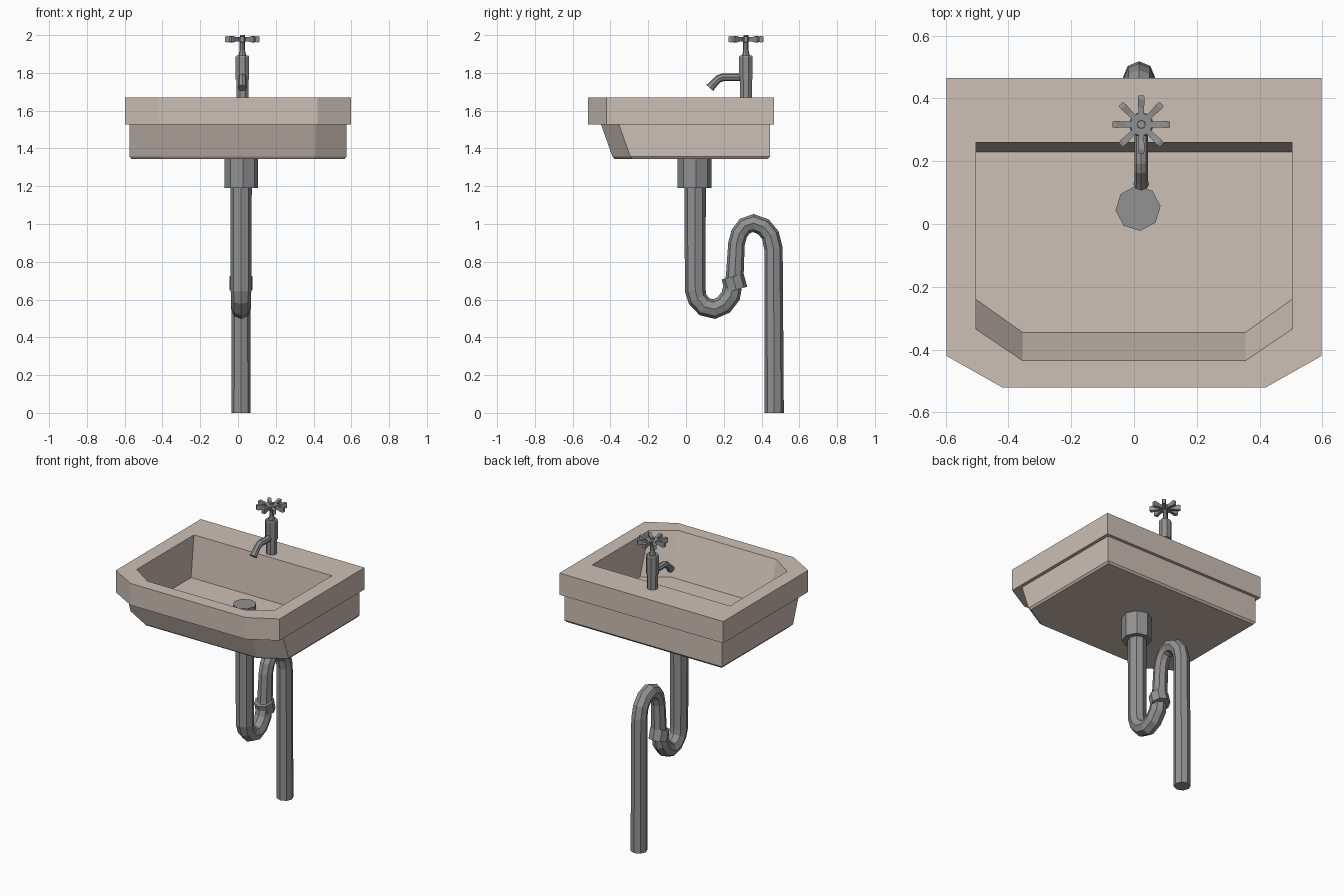
import bpy, math
from mathutils import Vector

if "Cube" in bpy.data.objects:
    bpy.data.objects.remove(bpy.data.objects["Cube"])


def material(name, col):
    m = bpy.data.materials.new(name)
    m.diffuse_color = (*col, 1)
    m.use_nodes = True
    m.node_tree.nodes["Principled BSDF"].inputs["Base Color"].default_value = m.diffuse_color
    return m


ceramic = material("beige ceramic", (0.61, 0.525, 0.465))
metal = material("grey metal", (0.285, 0.285, 0.285))


def add_object(name, verts, faces, mat):
    me = bpy.data.meshes.new(name)
    me.from_pydata(verts, [], faces)
    me.materials.append(mat)
    ob = bpy.data.objects.new(name, me)
    bpy.context.collection.objects.link(ob)
    return ob


def loft(name, rings, mat):
    """Skin a list of equal-length rings and cap both ends."""
    n = len(rings[0])
    verts = [v for r in rings for v in r]
    faces = [(i * n + j, i * n + (j + 1) % n, (i + 1) * n + (j + 1) % n, (i + 1) * n + j)
             for i in range(len(rings) - 1) for j in range(n)]
    faces.append(tuple(reversed(range(n))))
    faces.append(tuple(range(len(verts) - n, len(verts))))
    return add_object(name, verts, faces, mat)


def tube(name, x, path, sides=8, turn=0.0):
    """Sweep a ring along (y, z, radius) points in the plane of constant x."""
    pts = [Vector((x, p[0], p[1])) for p in path]
    rings = []
    for i, p in enumerate(pts):
        a = (p - pts[i - 1]).normalized() if i else Vector()
        b = (pts[i + 1] - p).normalized() if i < len(pts) - 1 else Vector()
        t = (a + b).normalized()
        side = Vector((1, 0, 0))
        up = t.cross(side)
        r = path[i][2]
        rings.append([p + r * (math.cos(k) * side + math.sin(k) * up)
                      for k in (turn + 2 * math.pi * j / sides for j in range(sides))])
    return loft(name, rings, mat=metal)


def outline(x, back, cx, cy, front, z):
    """Rectangle with two cut front corners."""
    return [(x, back, z), (-x, back, z), (-x, cy, z), (-cx, front, z), (cx, front, z), (x, cy, z)]


# Basin: outside from the underside up, over the rim, down to the bowl floor
loft("basin", [
    outline(0.565, 0.435, 0.405, -0.285, -0.38, 1.345),
    outline(0.575, 0.445, 0.41, -0.295, -0.39, 1.358),
    outline(0.575, 0.445, 0.41, -0.355, -0.45, 1.527),
    outline(0.597, 0.465, 0.42, -0.42, -0.52, 1.527),
    outline(0.597, 0.465, 0.42, -0.42, -0.52, 1.67),
    outline(0.503, 0.26, 0.355, -0.335, -0.435, 1.67),
    outline(0.503, 0.23, 0.355, -0.24, -0.345, 1.40),
], ceramic)

# Drain plug and coupling below the bowl
tube("drain_plug", 0.013, [(0.05, 1.39, 0.072), (0.05, 1.433, 0.072)], turn=0.1)
tube("drain_coupling", 0.017, [(0.045, 1.19, 0.09), (0.045, 1.35, 0.09)], turn=0.1)

# Trap: down, round the U, over the top and down to the floor
R = 0.052
tube("trap_pipe", 0.016, [
    (0.048, 1.21, 0.057), (0.049, 0.65, 0.055), (0.061, 0.602, R), (0.098, 0.562, R),
    (0.15, 0.549, R), (0.2, 0.572, R), (0.237, 0.62, R), (0.258, 0.72, 0.047),
    (0.267, 0.895, 0.044), (0.282, 0.95, 0.045), (0.312, 0.99, 0.046), (0.357, 1.005, 0.048),
    (0.41, 0.985, 0.048), (0.447, 0.94, 0.048), (0.463, 0.87, 0.049), (0.467, 0.0, 0.051)])
tube("trap_collar", 0.016, [(0.266, 0.652, 0.06), (0.247, 0.722, 0.06)][::-1])

# Tap body with stem
TX, TY = 0.023, 0.317
tube("tap_base", TX, [(TY, 1.66, 0.034), (TY, 1.78, 0.034)], turn=math.pi / 8)
tube("tap_body", TX, [(TY, 1.765, 0.039), (TY, 1.885, 0.039), (TY, 1.892, 0.034)], turn=math.pi / 8)
tube("tap_stem", TX, [(TY, 1.885, 0.022), (TY, 1.92, 0.014), (TY, 1.965, 0.014)])
tube("tap_cap", TX, [(TY, 1.96, 0.015), (TY, 2.0, 0.013)])

# Spout
tube("tap_spout", TX, [(0.31, 1.777, 0.021), (0.195, 1.777, 0.021), (0.172, 1.768, 0.021),
                       (0.14, 1.736, 0.021), (0.126, 1.72, 0.025)])

# Handle: hub plus eight flared spokes
tube("handle_hub", TX, [(TY, 1.965, 0.036), (TY, 1.99, 0.036)], turn=math.pi / 8)
for i in range(8):
    a = i * math.pi / 4
    d, s = Vector((math.cos(a), math.sin(a), 0)), Vector((-math.sin(a), math.cos(a), 0))
    c = Vector((TX, TY, 1.978))
    rings = []
    for dist, w, h in ((0.02, 0.009, 0.01), (0.05, 0.009, 0.011), (0.08, 0.011, 0.017), (0.092, 0.009, 0.014)):
        rings.append([c + d * dist + s * u * w + Vector((0, 0, v * h))
                      for u, v in ((-1, -1), (1, -1), (1, 1), (-1, 1))])
    loft(f"handle_spoke_{i + 1}", rings, metal)
